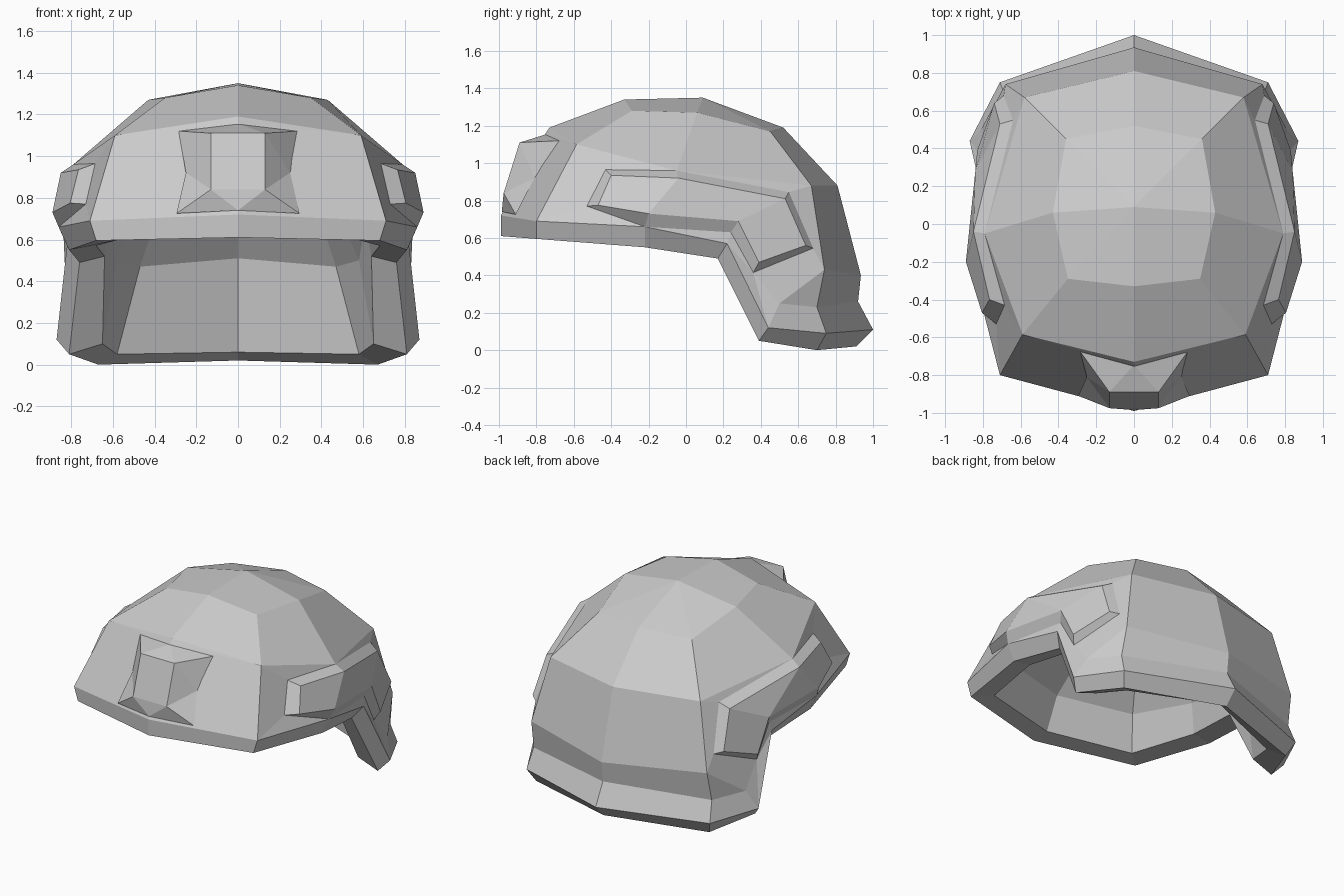
import bpy, bmesh

if "Cube" in bpy.data.objects:
    bpy.data.objects.remove(bpy.data.objects["Cube"])


def finish(name, bm):
    bmesh.ops.remove_doubles(bm, verts=bm.verts[:], dist=1e-4)
    bmesh.ops.recalc_face_normals(bm, faces=bm.faces[:])
    me = bpy.data.meshes.new(name)
    bm.to_mesh(me)
    bm.free()
    ob = bpy.data.objects.new(name, me)
    bpy.context.collection.objects.link(ob)
    return ob


def flip(p):
    return (-p[0], p[1], p[2])


def poly(bm, *pts):
    """One face and its mirror image across x = 0."""
    for side in (pts, [flip(p) for p in reversed(pts)]):
        bm.faces.new([bm.verts.new(p) for p in side])


def loft(bm, a, b, closed=False):
    """Quads between two rows of points."""
    n = len(a)
    for i in range(n if closed else n - 1):
        j = (i + 1) % n
        poly(bm, a[i], a[j], b[j], b[i])


def fan(bm, row, tip):
    for a, b in zip(row, row[1:]):
        poly(bm, a, b, tip)


shell = bmesh.new()

# Rim band: half contours from front centre to back centre
rim_top = [(0, -.99, .72), (.71, -.8, .69), (.86, -.22, .66), (.82, .22, .57),
           (.87, .44, .12), (.71, .75, .09), (0, 1, .11)]
rim_low = [(0, -.99, .61), (.68, -.8, .595), (.81, -.22, .55), (.76, .17, .49),
           (.81, .39, .05), (.67, .70, 0), (0, .91, .02)]
rim_in = [(0, -.86, .62), (.57, -.70, .60), (.68, -.22, .57), (.64, .18, .52),
          (.65, .40, .10), (.58, .62, .05), (0, .85, .06)]
loft(shell, rim_top, rim_low)
loft(shell, rim_low, rim_in)

# Inner lining
lin_mid = [(0, -.76, .84), (.50, -.61, .82), (.63, -.18, .76), (.61, .16, .68),
           (.58, .42, .50), (.47, .62, .47), (0, .80, .51)]
lin_top = [(0, -.4, 1.12), (.31, -.33, 1.09), (.40, -.03, 1.07), (.40, .12, 1.04),
           (.36, .27, 1.0), (.30, .36, .98), (0, .42, 1.0)]
loft(shell, rim_in, lin_mid)
loft(shell, lin_mid, lin_top)
fan(shell, lin_top, (0, .05, 1.18))

# Dome
dome_low = [(0, -.73, 1.19), (.59, -.585, 1.10), (.79, -.05, .96), (.58, .67, .88), (0, .81, .88)]
dome_up = [(0, -.33, 1.34), (.35, -.29, 1.28), (.43, .06, 1.27), (.36, .45, 1.17), (0, .52, 1.19)]
loft(shell, dome_low, dome_up)
fan(shell, dome_up, (0, .09, 1.35))

# Front panel below the brow step
f_top, fc_top, s_top, bc_top, b_top = dome_low
f_rim, fc_rim, s_rim, notch, ear, bc_rim, b_rim = rim_top
brow = (0, -.75, 1.16)
poly(shell, f_top, fc_top, brow)
poly(shell, brow, fc_top, fc_rim, f_rim)

# Nape: back faces down to the rim ledge
nape_up = [(.68, .74, .43), (0, .935, .40)]
nape_low = [(.69, .70, .23), (0, .92, .26)]
rows = [[bc_top, b_top], nape_up, nape_low, [bc_rim, b_rim]]
for a, b in zip(rows, rows[1:]):
    loft(shell, a, b)

# Raised side panel: outline on the shell and its raised face
base = [(.73, -.53, .77), (.685, -.43, .965), s_top, (.64, .55, .845),
        (.69, .68, .545), (.80, .36, .415), (.81, .24, .63), s_rim]
raised = [(.805, -.47, .775), (.765, -.40, .935), (.85, -.04, .92), (.71, .53, .81),
          (.74, .64, .56), (.83, .39, .47), (.84, .28, .69), (.89, -.20, .73)]
loft(shell, base, raised, closed=True)
for ids in [(0, 1, 2, 7), (2, 6, 7), (2, 3, 6), (3, 4, 5, 6)]:
    poly(shell, *[raised[i] for i in ids])

# Side skin around the panel
b0, b1, b2, b3, b4, b5, b6, b7 = base
cheek = (.81, .50, .25)
for face in [(fc_top, b2, b1), (fc_top, b1, b0, fc_rim), (fc_rim, b0, b7),
             (b2, bc_top, b3), (b3, bc_top, nape_up[0], b4),
             (b4, nape_up[0], cheek, b5), (nape_up[0], nape_low[0], cheek),
             (cheek, nape_low[0], bc_rim, ear), (b7, b6, notch),
             (notch, b6, b5), (notch, b5, ear), (b5, cheek, ear)]:
    poly(shell, *face)
finish("helmet_shell", shell)

# Front mount: block with hollowed sides sitting on the front panel
mount = bmesh.new()
top_c, low_c = (0, -.745, 1.155), (0, -.985, .74)
top_s, low_s, waist = (.285, -.675, 1.12), (.295, -.91, .725), (.25, -.81, .92)
plate_t, plate_b = (.13, -.89, 1.11), (.13, -.975, .84)
mount.faces.new([mount.verts.new(p) for p in (plate_t, flip(plate_t), flip(plate_b), plate_b)])
mount.faces.new([mount.verts.new(p) for p in (plate_t, top_c, flip(plate_t))])
mount.faces.new([mount.verts.new(p) for p in (plate_b, flip(plate_b), low_c)])
for face in [(plate_t, top_s, top_c), (plate_t, waist, top_s), (plate_t, plate_b, waist),
             (plate_b, low_s, waist), (plate_b, low_c, low_s)]:
    poly(mount, *face)
finish("front_mount", mount)
